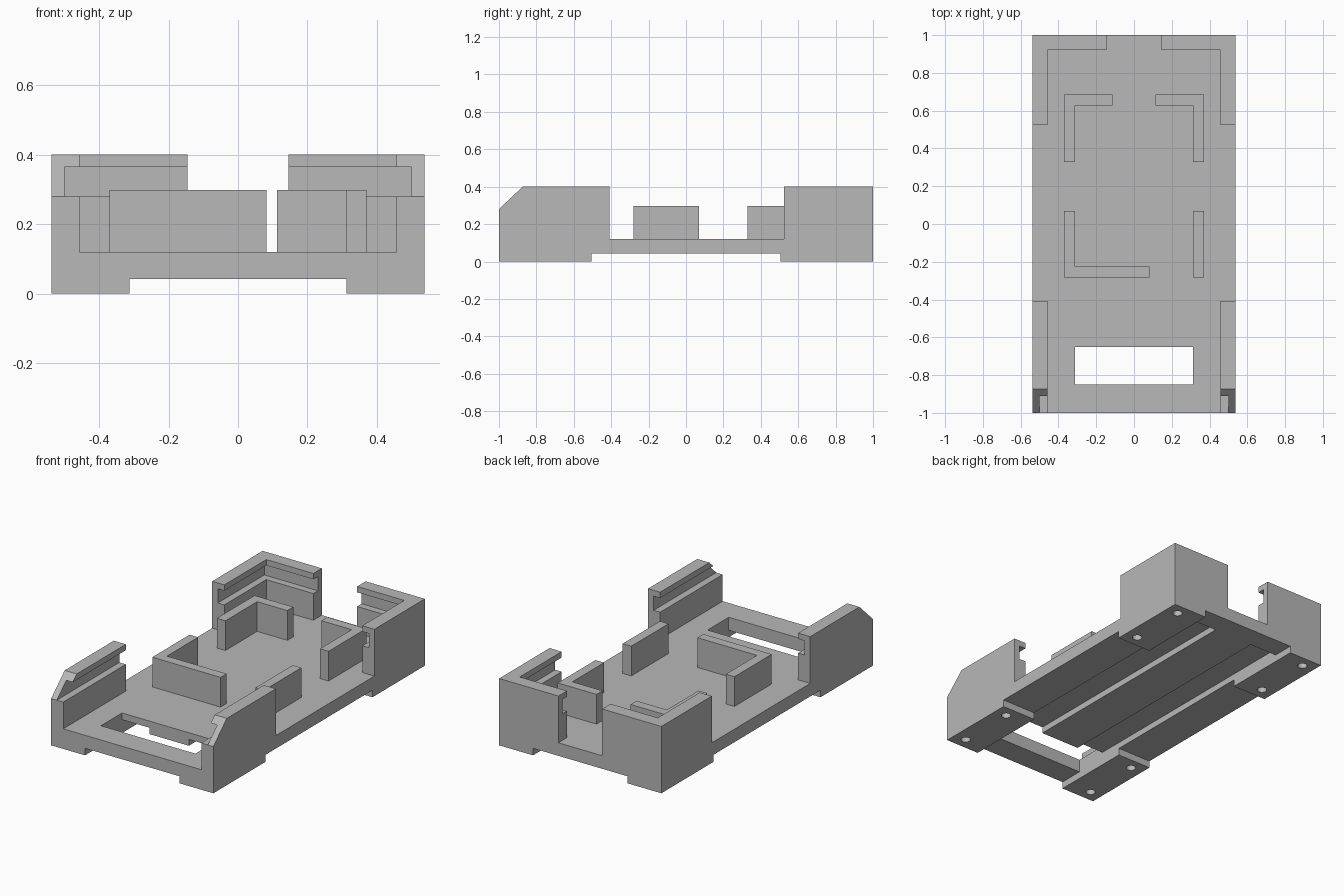
import bpy, bmesh
from mathutils import Matrix

W, L = 0.537, 1.0            # half width, half length
UNDER, DECK, TOP = 0.042, 0.12, 0.40
SLOT = 0.3125                # half width of the underside channel and window

old = bpy.data.objects.get("Cube")
if old:
    bpy.data.objects.remove(old, do_unlink=True)

grey = bpy.data.materials.new("plain_grey")
grey.use_nodes = True
color = (0.48, 0.48, 0.48, 1)
grey.diffuse_color = color
grey.node_tree.nodes["Principled BSDF"].inputs["Base Color"].default_value = color


def make(name, bm):
    bmesh.ops.recalc_face_normals(bm, faces=bm.faces[:])
    mesh = bpy.data.meshes.new(name)
    bm.to_mesh(mesh)
    bm.free()
    mesh.materials.append(grey)
    obj = bpy.data.objects.new(name, mesh)
    bpy.context.scene.collection.objects.link(obj)
    return obj


def box(name, x0, x1, y0, y1, z0, z1):
    bm = bmesh.new()
    bmesh.ops.create_cube(bm, size=1)
    for v in bm.verts:
        v.co = (x1 if v.co.x > 0 else x0, y1 if v.co.y > 0 else y0, z1 if v.co.z > 0 else z0)
    return make(name, bm)


def prism(name, outline, z0, z1):
    bm = bmesh.new()
    face = bm.faces.new([bm.verts.new((x, y, z0)) for x, y in outline])
    up = bmesh.ops.extrude_face_region(bm, geom=[face], use_keep_orig=True)["geom"]
    for v in up:
        if isinstance(v, bmesh.types.BMVert):
            v.co.z = z1
    return make(name, bm)


def peg(name, x, y, radius, z0, z1):
    bm = bmesh.new()
    bmesh.ops.create_cone(bm, cap_ends=True, segments=24, radius1=radius, radius2=radius,
                          depth=z1 - z0, matrix=Matrix.Translation((x, y, (z0 + z1) / 2)))
    return make(name, bm)


def mirror_x(obj):
    obj.modifiers.new("mirror", "MIRROR").use_axis[0] = True


def cut(obj, cutters):
    for c in cutters:
        mod = obj.modifiers.new("cut", "BOOLEAN")
        mod.operation, mod.solver, mod.object = "DIFFERENCE", "EXACT", c
    bpy.context.view_layer.update()
    result = bpy.data.meshes.new_from_object(
        obj.evaluated_get(bpy.context.evaluated_depsgraph_get()))
    obj.modifiers.clear()
    obj.data = result
    for c in cutters:
        bpy.data.objects.remove(c, do_unlink=True)


# Base plate: four corner feet, strap channels, window and screw holes
base = box("base_plate", -W, W, -L, L, 0, DECK)
cutters = [
    box("long_cut", -SLOT, SLOT, -1.2, 1.2, -0.1, UNDER),
    box("cross_cut", -0.8, 0.8, -0.505, 0.505, -0.1, UNDER),
    box("window_cut", -SLOT, SLOT, -0.85, -0.65, -0.1, 0.2),
]
for s in (-1, 1):
    xs = sorted((s * 0.13, s * SLOT))
    cutters.append(box("strap_cut", *xs, -0.7, 0.87, -0.1, 0.08))
    for y in (-0.93, -0.575, 0.575, 0.93):
        cutters.append(peg("hole_cut", s * 0.46, y, 0.027, -0.1, 0.06))
cut(base, cutters)

# Grooved rail section: (distance in from the outer face, height)
LEDGE, LIP, T, G = 0.28, 0.365, 0.08, 0.037
SECTION = [(0, DECK), (0, LEDGE), (0, TOP), (T, TOP), (T, LIP),
           (G, LIP), (G, LEDGE), (T, LEDGE), (T, DECK)]


def rail(name, stations):
    """Sweep the section through functions giving x, y for each section point."""
    bm = bmesh.new()
    rings = [[bm.verts.new((*at(o, z), z)) for o, z in SECTION] for at in stations]
    n = len(SECTION)
    for a, b in zip(rings, rings[1:]):
        for i in range(n):
            j = (i + 1) % n
            bm.faces.new((a[i], a[j], b[j], b[i]))
    for r in (rings[0], rings[-1]):
        bm.faces.new((r[0], r[1], r[6], r[7], r[8]))
        bm.faces.new(r[1:7])
    mirror_x(make(name, bm))


# Front side rails with sloped noses
rail("front_rails", [
    lambda o, z: (W - o, -L + max(0, z - LEDGE) * 0.127 / (TOP - LEDGE)),
    lambda o, z: (W - o, -0.408),
])

# Rear corner rails wrapping round the back
rail("rear_corner_rails", [
    lambda o, z: (W - o, 0.523),
    lambda o, z: (W - o, L - o),
    lambda o, z: (0.145, L - o),
])

# Inner brackets that hold the contents in place
A, B, H = 0.37, 0.313, 0.298
mirror_x(prism("rear_brackets", [(A, 0.328), (A, 0.685), (0.113, 0.685),
                                 (0.113, 0.628), (B, 0.628), (B, 0.328)], DECK, H))
prism("front_corner_bracket", [(-A, 0.07), (-A, -0.282), (0.082, -0.282),
                               (0.082, -0.225), (-B, -0.225), (-B, 0.07)], DECK, H)
box("front_side_bracket", B, A, -0.282, 0.07, DECK, H)
